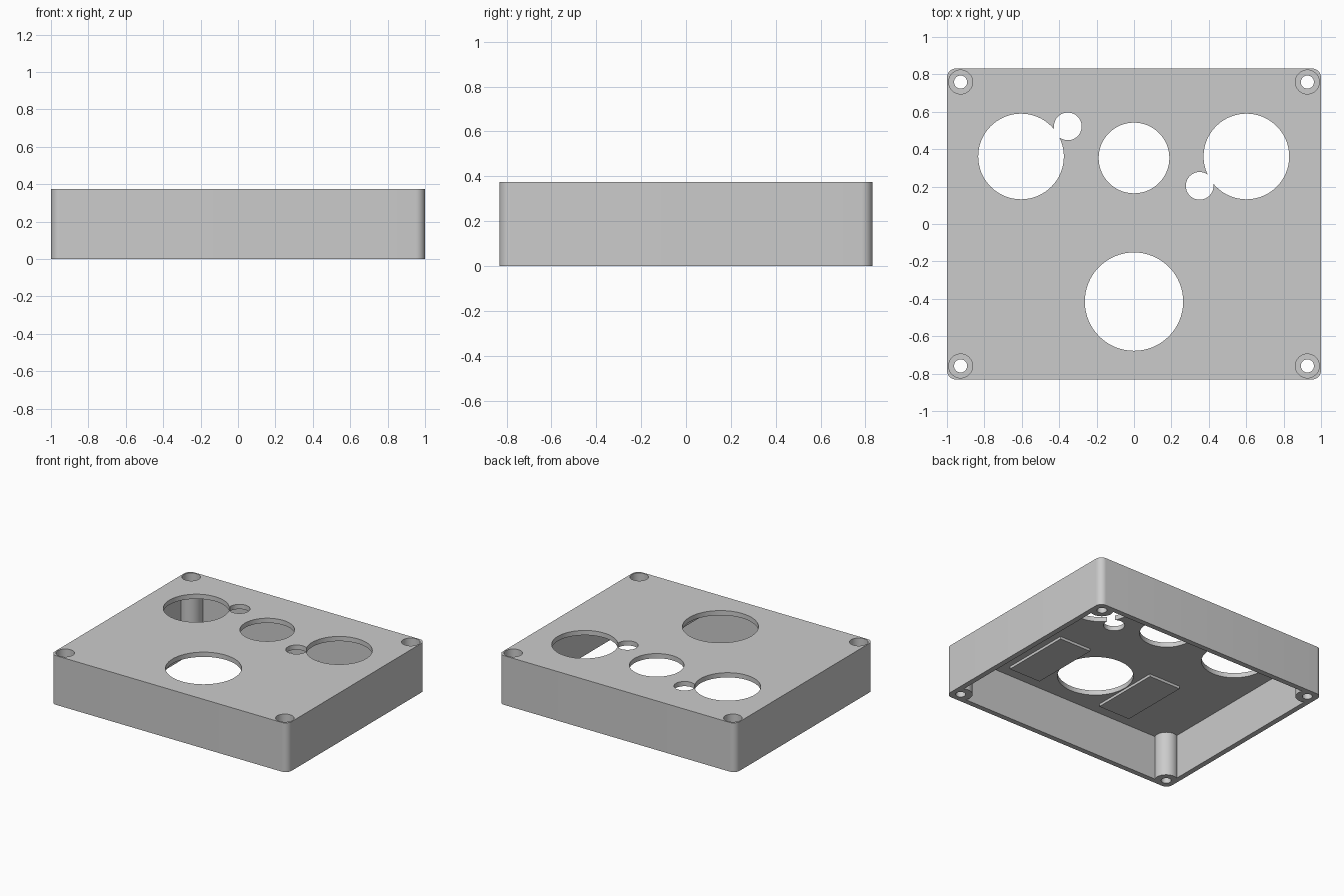
import bpy, bmesh, math
from mathutils import Vector

W, D, H = 1.0, 0.832, 0.375      # half width, half depth, height
WALL, PLATE = 0.04, 0.036
CEILING = H - PLATE

cube = bpy.data.objects.get("Cube")
if cube:
    bpy.data.objects.remove(cube, do_unlink=True)

grey = bpy.data.materials.new("plain_grey")
grey.use_nodes = True
colour = (0.6, 0.6, 0.6, 1)
grey.diffuse_color = colour
grey.node_tree.nodes["Principled BSDF"].inputs["Base Color"].default_value = colour


def prism(name, outline, z0, z1):
    """Extrude a counter-clockwise outline from z0 to z1."""
    bm = bmesh.new()
    base = bm.faces.new([bm.verts.new((x, y, z0)) for x, y in outline])
    top = bmesh.ops.extrude_face_region(bm, geom=[base])["geom"]
    verts = [v for v in top if isinstance(v, bmesh.types.BMVert)]
    bmesh.ops.translate(bm, verts=verts, vec=(0, 0, z1 - z0))
    bmesh.ops.recalc_face_normals(bm, faces=bm.faces)
    mesh = bpy.data.meshes.new(name)
    bm.to_mesh(mesh)
    bm.free()
    mesh.materials.append(grey)
    obj = bpy.data.objects.new(name, mesh)
    bpy.context.collection.objects.link(obj)
    return obj


def circle(x, y, r, n=64):
    return [(x + r * math.cos(math.tau * i / n), y + r * math.sin(math.tau * i / n))
            for i in range(n)]


def rectangle(x0, x1, y0, y1):
    return [(x0, y0), (x1, y0), (x1, y1), (x0, y1)]


def rounded_rectangle(w, d, r, n=10):
    pts = []
    for k, (sx, sy) in enumerate([(1, 1), (-1, 1), (-1, -1), (1, -1)]):
        for i in range(n + 1):
            a = (k + i / n) * math.pi / 2
            pts.append((sx * (w - r) + r * math.cos(a), sy * (d - r) + r * math.sin(a)))
    return pts


def cut(target, cutter):
    """Subtract the cutter and discard it."""
    mod = target.modifiers.new("cut", "BOOLEAN")
    mod.operation, mod.solver, mod.object = "DIFFERENCE", "EXACT", cutter
    cutter.hide_render = True
    bpy.context.view_layer.objects.active = target
    bpy.ops.object.modifier_apply(modifier=mod.name)
    bpy.data.objects.remove(cutter, do_unlink=True)


# Outer shell with rounded upright corners
case = prism("enclosure_lid", rounded_rectangle(W, D, 0.05), 0, H)
screws = [(sx * 0.927, sy * 0.759) for sx in (-1, 1) for sy in (-1, 1)]

# Hollow interior, leaving round screw posts in the corners
iw, idp = W - WALL, D - WALL
cavity = prism("cavity", rectangle(-iw, iw, -idp, idp), -0.1, CEILING)
for x, y in screws:
    cut(cavity, prism("post", circle(x, y, 0.082), -0.2, H + 0.1))
cut(case, cavity)

# Screw holes with counterbores
for x, y in screws:
    cut(case, prism("screw_hole", circle(x, y, 0.035, 32), -0.1, H + 0.1))
    cut(case, prism("counterbore", circle(x, y, 0.064, 48), H - 0.12, H + 0.1))

# Round panel openings
openings = [(-0.604, 0.361, 0.229), (0.601, 0.361, 0.229), (0, 0.353, 0.189),
            (0, -0.415, 0.263), (-0.354, 0.522, 0.074), (0.351, 0.204, 0.074)]
for x, y, r in openings:
    cut(case, prism("opening", circle(x, y, r), 0.2, H + 0.1))

# Short slots joining each small opening to its large neighbour
for big, small in ((0, 4), (1, 5)):
    a, b = Vector(openings[big][:2]), Vector(openings[small][:2])
    u = (b - a).normalized()
    side = Vector((-u.y, u.x)) * 0.03
    p, q = a + u * 0.19, b - u * 0.04
    cut(case, prism("slot", [p - side, q - side, q + side, p + side], 0.2, H + 0.1))

bpy.ops.object.select_all(action="DESELECT")
case.select_set(True)
bpy.context.view_layer.objects.active = case
bpy.ops.object.shade_smooth_by_angle(angle=math.radians(30))

# Raised pads beneath the panel, either side of the large opening
for side, x0, x1 in (("left", 0.27, 0.537), ("right", -0.537, -0.27)):
    prism(side + "_underside_pad", rectangle(x0, x1, -0.695, -0.15),
          CEILING - 0.02, CEILING + 0.005)
